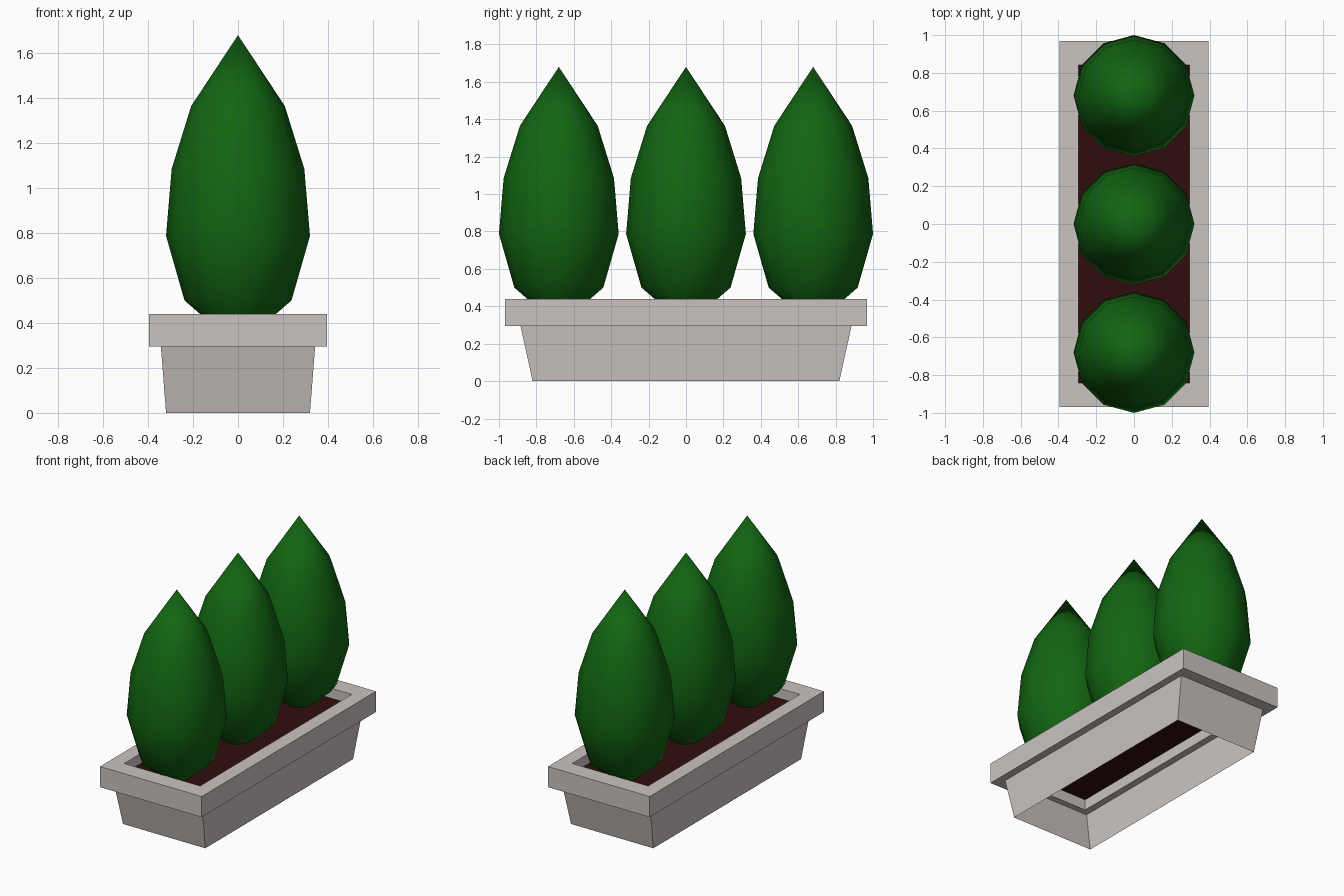
import bpy
import bmesh
from math import cos, sin, tau

cube = bpy.data.objects.get("Cube")
if cube:
    bpy.data.objects.remove(cube, do_unlink=True)


def make_material(name, rgb):
    mat = bpy.data.materials.new(name)
    mat.use_nodes = True
    mat.diffuse_color = (*rgb, 1)
    bsdf = mat.node_tree.nodes["Principled BSDF"]
    bsdf.inputs["Base Color"].default_value = (*rgb, 1)
    bsdf.inputs["Roughness"].default_value = 0.9
    return mat


def make_object(name, bm, mat, smooth=False):
    mesh = bpy.data.meshes.new(name)
    bm.to_mesh(mesh)
    bm.free()
    mesh.materials.append(mat)
    for poly in mesh.polygons:
        poly.use_smooth = smooth
    obj = bpy.data.objects.new(name, mesh)
    bpy.context.collection.objects.link(obj)
    return obj


def bridge(bm, lower, upper):
    n = len(lower)
    for i in range(n):
        j = (i + 1) % n
        bm.faces.new((lower[i], lower[j], upper[j], upper[i]))


def rectangle(bm, hx, hy, z):
    corners = ((-1, -1), (1, -1), (1, 1), (-1, 1))
    return [bm.verts.new((sx * hx, sy * hy, z)) for sx, sy in corners]


stone = make_material("pale stone", (0.59, 0.545, 0.53))
earth = make_material("dark soil", (0.03, 0.004, 0.004))
leaf = make_material("leaf green", (0.006, 0.13, 0.006))

# Planter: open flared body and a thick overhanging rim
BODY = [(0.32, 0.82, 0), (0.343, 0.885, 0.295)]
RIM = [(0.395, 0.968, 0.295), (0.395, 0.968, 0.44),
       (0.295, 0.842, 0.44), (0.295, 0.842, 0.295)]

bm = bmesh.new()
bridge(bm, *[rectangle(bm, *size) for size in BODY])
make_object("planter_body", bm, stone)

bm = bmesh.new()
loops = [rectangle(bm, *size) for size in RIM]
for a, b in zip(loops, loops[1:] + loops[:1]):
    bridge(bm, a, b)
make_object("planter_rim", bm, stone)

# Soil sheet inside the rim
bm = bmesh.new()
bm.faces.new(rectangle(bm, 0.295, 0.842, 0.37))
make_object("soil", bm, earth)

# Shrubs: twelve-sided pointed ovals, as radius and height
SIDES = 12
SHRUB = [(0.09, 0.372), (0.238, 0.5), (0.32, 0.787), (0.295, 1.085), (0.208, 1.365)]
TIP = 1.68


def make_shrub(name, y):
    bm = bmesh.new()
    rings = [[bm.verts.new((r * cos(tau * i / SIDES), y + r * sin(tau * i / SIDES), z))
              for i in range(SIDES)] for r, z in SHRUB]
    for a, b in zip(rings, rings[1:]):
        bridge(bm, a, b)
    tip = bm.verts.new((0, y, TIP))
    for i in range(SIDES):
        bm.faces.new((rings[-1][i], rings[-1][(i + 1) % SIDES], tip))
    make_object(name, bm, leaf, smooth=True)


for name, y in (("front_shrub", -0.68), ("middle_shrub", 0), ("back_shrub", 0.68)):
    make_shrub(name, y)
